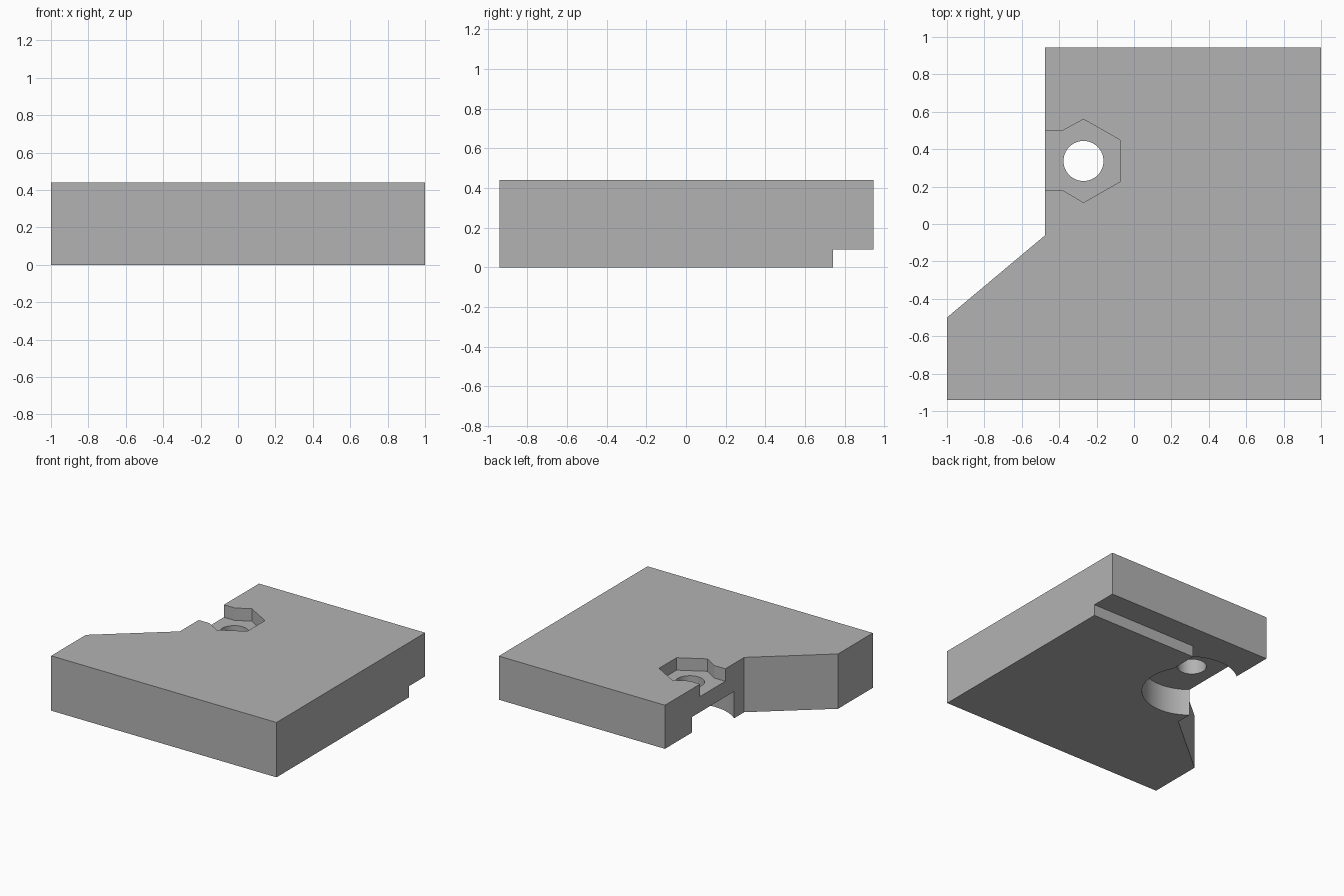
import bpy
import bmesh
import math

old = bpy.data.objects.get("Cube")
if old:
    bpy.data.objects.remove(old, do_unlink=True)

grey = bpy.data.materials.new("plain_grey")
grey.use_nodes = True
grey.diffuse_color = (0.45, 0.45, 0.45, 1)
grey.node_tree.nodes["Principled BSDF"].inputs["Base Color"].default_value = grey.diffuse_color


def prism(name, outline, low, high):
    """Extrude a flat outline between two heights."""
    bm = bmesh.new()
    face = bm.faces.new([bm.verts.new((x, y, low)) for x, y in outline])
    top = bmesh.ops.extrude_face_region(bm, geom=[face])["geom"]
    moved = [v for v in top if isinstance(v, bmesh.types.BMVert)]
    bmesh.ops.translate(bm, verts=moved, vec=(0, 0, high - low))
    bmesh.ops.recalc_face_normals(bm, faces=bm.faces)
    mesh = bpy.data.meshes.new(name)
    bm.to_mesh(mesh)
    bm.free()
    mesh.materials.append(grey)
    obj = bpy.data.objects.new(name, mesh)
    bpy.context.collection.objects.link(obj)
    return obj


def circle(cx, cy, radius, count=64):
    return [(cx + radius * math.cos(i * math.tau / count),
             cy + radius * math.sin(i * math.tau / count)) for i in range(count)]


# Main plate with the slanted side wing
plate = prism("plate", [(-1, -0.94), (1, -0.94), (1, 0.945), (-0.475, 0.945),
                        (-0.475, -0.06), (-1, -0.5)], 0, 0.44)

cutters = [
    # Rear underside step, widened beside the bolt
    prism("step_cutter", [(1.2, 0.74), (1.2, 1.2), (-0.7, 1.2), (-0.7, 0.335),
                          (0.055, 0.335), (0.055, 0.74)], -0.2, 0.09),
    # Round recess under the bolt
    prism("recess_cutter", circle(-0.25, 0.337, 0.35, 96), -0.3, 0.215),
    # Hexagonal nut pocket with its side slot
    prism("nut_cutter", [(-0.7, 0.18), (-0.38, 0.18), (-0.27, 0.115), (-0.075, 0.226),
                         (-0.075, 0.449), (-0.27, 0.56), (-0.38, 0.5), (-0.7, 0.5)], 0.34, 0.6),
    # Bolt hole
    prism("hole_cutter", circle(-0.27, 0.337, 0.107), -0.4, 0.7),
]

bpy.context.view_layer.objects.active = plate
for cutter in cutters:
    cut = plate.modifiers.new(cutter.name, 'BOOLEAN')
    cut.operation = 'DIFFERENCE'
    cut.solver = 'EXACT'
    cut.object = cutter
    bpy.ops.object.modifier_apply(modifier=cut.name)
    bpy.data.objects.remove(cutter, do_unlink=True)

# Smooth the round walls and keep the edges sharp
bpy.ops.object.select_all(action='DESELECT')
plate.select_set(True)
bpy.ops.object.shade_smooth_by_angle(angle=math.radians(25))
